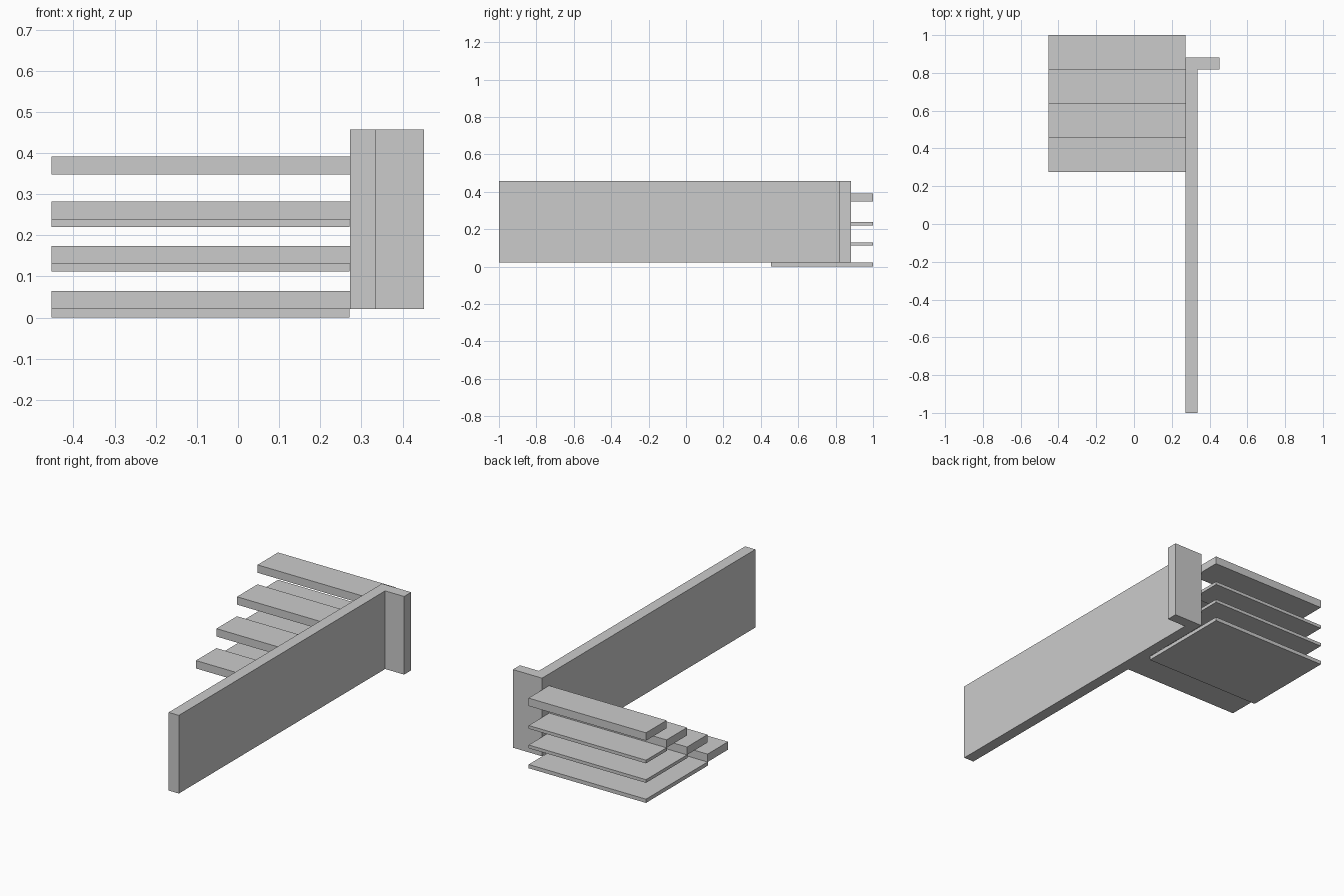
import bpy
import bmesh

if "Cube" in bpy.data.objects:
    bpy.data.objects.remove(bpy.data.objects["Cube"])

concrete = bpy.data.materials.new("light_grey")
concrete.diffuse_color = (0.6, 0.6, 0.6, 1)
concrete.use_nodes = True
concrete.node_tree.nodes["Principled BSDF"].inputs["Base Color"].default_value = concrete.diffuse_color


def prism(name, outline, z0, z1):
    """Extrude a flat xy outline from z0 to z1."""
    bm = bmesh.new()
    base = bm.faces.new([bm.verts.new((x, y, z0)) for x, y in outline])
    top = bmesh.ops.extrude_face_region(bm, geom=[base], use_keep_orig=True)["geom"]
    moved = [v for v in top if isinstance(v, bmesh.types.BMVert)]
    bmesh.ops.translate(bm, verts=moved, vec=(0, 0, z1 - z0))
    bmesh.ops.recalc_face_normals(bm, faces=bm.faces)
    mesh = bpy.data.meshes.new(name)
    bm.to_mesh(mesh)
    bm.free()
    mesh.materials.append(concrete)
    obj = bpy.data.objects.new(name, mesh)
    bpy.context.collection.objects.link(obj)
    return obj


def box(name, x0, x1, y0, y1, z0, z1):
    return prism(name, [(x0, y0), (x1, y0), (x1, y1), (x0, y1)], z0, z1)


LEFT, WALL_X = -0.453, 0.272
BASE, RISE, GOING, TREAD = 0.021, 0.1088, 0.181, 0.044

# L-shaped side wall with a short return at the back
prism("side_wall", [(WALL_X, -1), (0.335, -1), (0.335, 0.819), (0.452, 0.819),
                    (0.452, 0.881), (WALL_X, 0.881)], BASE, 0.457)

# Four treads climbing to the back, with a thin shelf running back below each of the lower three
for i in range(4):
    front = 1 - (4 - i) * GOING
    z = BASE + i * RISE
    box(f"tread_{i + 1}", LEFT, WALL_X, front, front + GOING, z, z + TREAD)
    if i < 3:
        bottom = 0 if i == 0 else z - 0.018
        box(f"shelf_{i + 1}", LEFT, WALL_X - 0.001, front + GOING - 0.003, 1, bottom, z)
